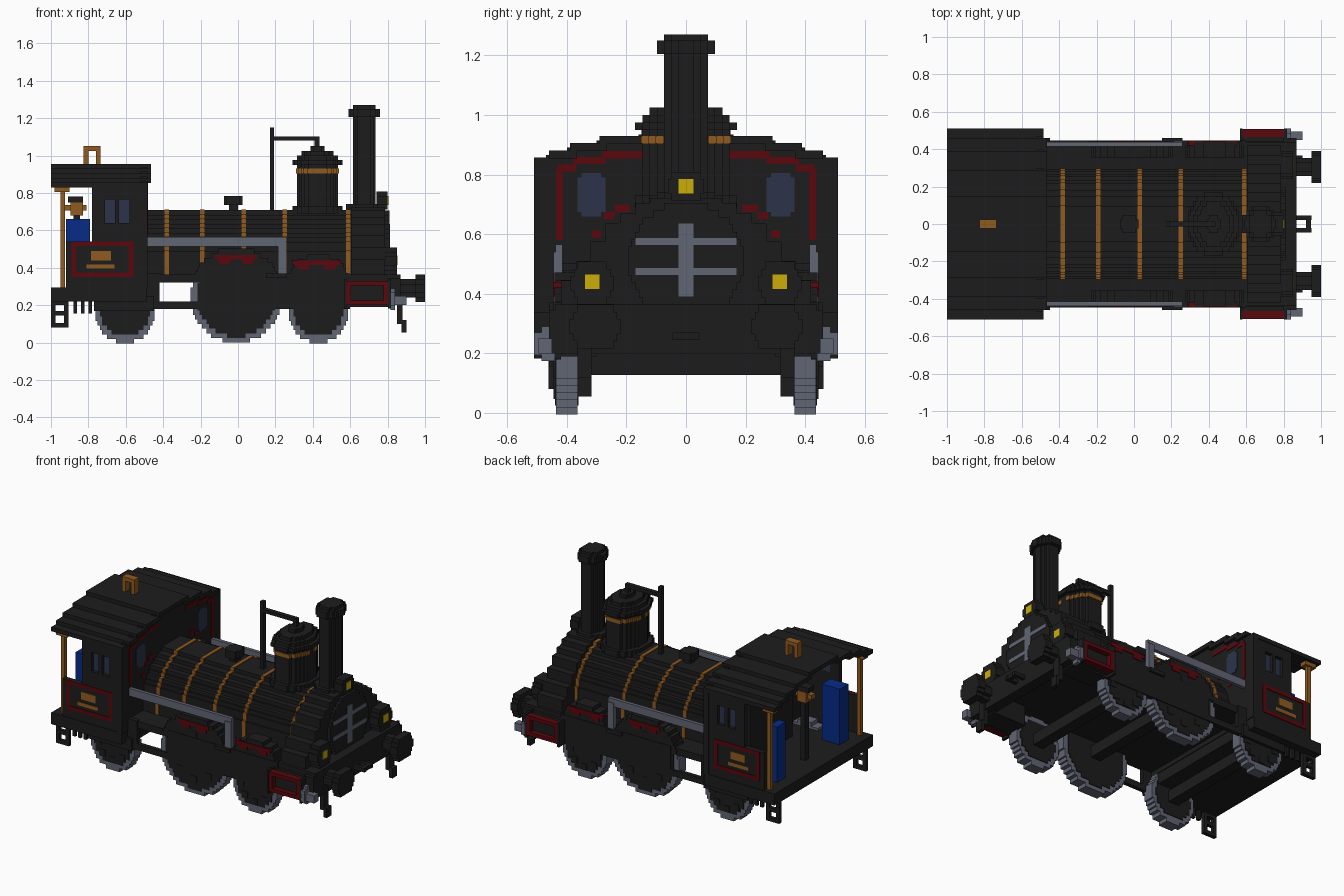
import bpy
import bmesh
import math

if "Cube" in bpy.data.objects:
    bpy.data.objects.remove(bpy.data.objects["Cube"], do_unlink=True)

STEP = 2 / 82      # size of one block
PLATE = .004       # thickness of painted details


def colour(name, *rgb):
    mat = bpy.data.materials.new(name)
    mat.use_nodes = True
    mat.diffuse_color = (*rgb, 1)
    mat.node_tree.nodes["Principled BSDF"].inputs["Base Color"].default_value = (*rgb, 1)
    return mat


black = colour("soot black", .012, .012, .012)
red = colour("dark red", .1, .002, .004)
gold = colour("brass", .28, .105, .015)
grey = colour("steel grey", .12, .133, .173)
yellow = colour("lamp yellow", .6, .42, .003)
blue = colour("work blue", .002, .025, .24)
glass = colour("window blue", .025, .034, .067)

parts = {}


def box(name, mat, x, y, z):
    """Adds a block: a single y is centred, a pair is mirrored, a list is one side only."""
    blocks = parts.setdefault(name, (mat, []))[1]
    if isinstance(y, tuple):
        blocks.append((x, y, z))
        blocks.append((x, (-y[1], -y[0]), z))
    elif isinstance(y, list):
        blocks.append((x, y, z))
    else:
        blocks.append((x, (-y, y), z))


def stepped(name, mat, axis, span, centre, radius, floor=None, grow=0):
    """Round part made of block rows, running along the given axis."""
    ru, rv = radius if isinstance(radius, tuple) else (radius, radius)
    count = max(1, round(rv / STEP))
    for i in range(-count, count):
        t = (i + .5) * STEP
        reach = math.sqrt(max(0, 1 - (t / rv) ** 2))
        if floor is not None and t < 0:
            reach = 1
        half = max(2, round(2 * ru * reach / STEP)) * STEP / 2 + grow
        cu, cv = centre
        v = (cv + t - STEP / 2 - grow, cv + t + STEP / 2 + grow)
        if floor is not None and v[0] < floor:
            continue
        u = (cu - half, cu + half)
        if axis == "x":
            box(name, mat, span, u if cu else half, v)
        elif axis == "y":
            box(name, mat, u, span, v)
        elif v[0] >= 0:
            box(name, mat, u, v, span)


def frame(name, mat, x, y, z, t=STEP):
    """Rectangular border in the side plane."""
    for edge in ((z[0], z[0] + t), (z[1] - t, z[1])):
        box(name, mat, x, y, edge)
    for edge in ((x[0], x[0] + t), (x[1] - t, x[1])):
        box(name, mat, edge, y, z)


# Wheels and axles
for place, x, r in (("rear", -.604, .165), ("driving", -.01, .245), ("leading", .43, .165)):
    stepped(place + "_tyres", grey, "y", (.365, .436), (x, r), (r - .004, r))
    stepped(place + "_wheel_discs", black, "y", (.36, .44), (x, r), r - .033)
    for k in range(8):
        a = k * math.pi / 4
        px, pz = x + math.cos(a) * r * .6, r + math.sin(a) * r * .6
        box(place + "_spokes", black, (px - .02, px + .02), (.43, .444), (pz - .02, pz + .02))
    box(place + "_axle", black, (x - .037, x + .037), .37, (r - .037, r + .037))

# Chassis
box("running_board", black, (-.49, .87), .438, (.32, .365))
box("lower_rails", black, (-.49, .6), (.42, .446), (.18, .22))
box("side_plates", black, (-.2, .6), (.42, .446), (.2, .37))
box("side_plates", black, (-.49, -.42), (.42, .446), (.18, .37))
box("front_frames", black, (.58, .82), (.3, .44), (.19, .34))
box("buffer_beam", black, (.8, .87), .46, (.2, .345))
stepped("driving_splashers", black, "y", (.355, .442), (-.01, .258), .25, floor=.33)
stepped("leading_splashers", black, "y", (.355, .442), (.43, .3), .17, floor=.33)
for x, z, w in ((-.01, .445, .11), (.42, .415, .13)):
    box("splasher_trim", red, (x - w, x + w), (.42, .447), (z, z + STEP))
    for s in (-1, 1):
        c = x + s * w * .55
        box("splasher_trim", red, (c - .03, c + .03), (.42, .447), (z - STEP, z))

# Cylinders with red surround, dark flanges and steel piston ends
box("cylinders", black, (.57, .815), (.42, .475), (.2, .325))
frame("cylinder_borders", red, (.58, .803), (.465, .508), (.2, .33))
for x in (.566, .803):
    box("cylinder_flanges", black, (x, x + .014), (.42, .51), (.182, .338))
box("cylinder_ends", grey, (.815, .84), (.44, .51), (.195, .27))
box("cylinder_ends", grey, (.815, .84), (.44, .485), (.175, .29))
box("piston_ends", grey, (.84, .9), (.45, .495), (.2, .25))

# Buffers, coupling and guard irons
stepped("buffer_shafts", black, "x", (.86, .95), (.305, .29), .045)
stepped("buffer_heads", black, "x", (.95, 1), (.305, .29), .085)
box("coupling", black, (.87, .95), (.022, .045), (.245, .27))
box("coupling", black, (.92, .945), .045, (.245, .27))
box("guard_irons", black, (.85, .88), (.317, .365), (.1, .25))
box("guard_irons", black, (.875, .9), (.317, .365), (.055, .12))

# Boiler and brass bands
stepped("boiler", black, "x", (-.49, .62), (0, .415), .298, floor=.34)
for x in (-.38, -.19, .03, .25, .59):
    stepped("boiler_bands", gold, "x", (x - .012, x + .012), (0, .415), .298, floor=.34, grow=.005)

# Smokebox, door and steel handles
low = .34
for half, top in ((.42, .445), (.37, .51), (.32, .575), (.27, .635), (.22, .67), (.17, .705), (.12, .722)):
    box("smokebox", black, (.605, .785), half, (low, top))
    low = top
stepped("smokebox_door", black, "x", (.785, .81), (0, .51), .195)
handle = (.8, .81 + PLATE)
box("door_handles", grey, handle, .026, (.39, .635))
for z in (.475, .575):
    box("door_handles", grey, handle, .17, (z - .012, z + .012))

# Lamps
stepped("side_lamps", black, "x", (.785, .85), (.315, .435), .075)
stepped("side_lamp_glass", yellow, "x", (.84, .85 + PLATE), (.315, .44), .026)
stepped("top_lamp", black, "x", (.74, .8), (0, .76), .06)
stepped("top_lamp_glass", yellow, "x", (.79, .8 + PLATE), (0, .76), .026)

# Chimney
chimney = (.675, 0)
for span, r in (((.7, .74), .1), ((.7, 1.25), (.061, .073)), ((1.205, 1.25), (.085, .097)),
                ((1.25, 1.27), (.065, .075))):
    stepped("chimney", black, "z", span, chimney, r)

# Steam dome with brass ring
dome = (.425, 0)
for span, r in (((.69, .73), (.14, .17)), ((.7, .95), (.11, .147)), ((.95, .975), (.132, .172)),
                ((.975, 1), (.11, .147)), ((1, 1.025), (.085, .12)), ((1.025, 1.05), (.04, .05))):
    stepped("steam_dome", black, "z", span, dome, r)
stepped("dome_ring", gold, "z", (.905, .93), dome, (.11, .147), grow=.004)

# Whistle post and pipe
box("whistle_post", black, (.17, .192), .014, (.7, 1.15))
box("whistle_pipe", black, (.19, .435), .014, (1.08, 1.103))
box("whistle_pipe", black, (.41, .435), .014, (1.04, 1.09))

# Safety valve
stepped("safety_valve", black, "z", (.7, .74), (-.025, 0), .026)
stepped("safety_valve", black, "z", (.735, .785), (-.025, 0), .048)

# Reversing rods
box("reversing_rods", grey, (-.49, .26), (.415, .438), (.515, .565))
box("reversing_rods", grey, (.215, .26), (.415, .445), (.37, .54))
box("rod_brackets", black, (.15, .26), (.438, .46), (.345, .37))

# Cab floor, rear steps and hangers
box("cab_floor", black, (-1, -.49), .51, (.22, .295))
box("rear_skirts", black, (-.77, -.45), (.43, .46), (.17, .25))
for x in (-.87, -.83, -.79):
    box("spring_hangers", black, (x - .01, x + .01), (.44, .46), (.155, .23))
frame("rear_steps", black, (-1, -.905), (.438, .462), (.08, .225))
box("rear_steps", black, (-1, -.905), (.438, .462), (.145, .17))

# Cab walls, the front one stepping up under the roof
for half, top in ((.51, .84), (.47, .865), (.4, .89), (.3, .915), (.16, .935)):
    box("cab_front", black, (-.52, -.485), half, (.29, top))
wall = (.475, .505)
box("cab_low_sides", black, (-.92, -.49), wall, (.29, .54))
for z in ((.54, .64), (.765, .84)):
    box("cab_sides", black, (-.78, -.49), wall, z)
for x in ((-.78, -.712), (-.658, -.635), (-.581, -.49)):
    box("cab_sides", black, x, wall, (.64, .765))
box("side_windows", glass, (-.72, -.57), (.476, .482), (.635, .77))
front = (-.49, -.485 + PLATE)
box("front_windows", glass, front, (.27, .365), (.675, .79))
box("front_windows", glass, front, (.285, .35), (.66, .805))

# Red border stepping around the front wall and boiler
box("front_border", red, front, (.413, .437), (.58, .82))
for y, z in (((.37, .43), .81), ((.27, .38), .835), ((.14, .28), .854),
             ((.19, .24), .675), ((.24, .275), .65), ((.285, .315), .587)):
    box("front_border", red, front, y, (z, z + STEP))

# Side panel trim and brass plates
outside = (.49, .505 + PLATE)
frame("panel_borders", red, (-.89, -.56), outside, (.35, .54))
box("name_plates", gold, (-.785, -.68), outside, (.44, .49))
box("name_plates", gold, (-.81, -.66), outside, (.395, .418))

# Arched roof shell with brass whistle
layers = (.51, .46, .39, .29, .15, STEP)
for i, half in enumerate(layers[:-1]):
    z = .83 + i * STEP
    end = -.465 if i else -.485
    box("cab_roof", black, (-1, end), (layers[i + 1] - STEP, half), (z, z + STEP + .002))
frame("roof_whistle", gold, (-.825, -.735), .024, (.925, 1.05))

# Brass posts
box("roof_posts", gold, (-.95, -.925), (.455, .48), (.29, .83))
box("roof_posts", gold, (-.98, -.9), (.445, .49), (.805, .83))

# Crew stand-ins, backhead and controls
box("blue_figures", blue, (-.92, -.79), [-.37, -.28], (.295, .66))
box("blue_figures", blue, (-.92, -.87), [.28, .37], (.295, .66))
box("backhead", black, (-.62, -.52), .22, (.29, .72))
box("control_stand", black, (-.88, -.845), .02, (.29, .68))
box("brass_valve", gold, (-.925, -.81), .02, (.705, .735))
box("brass_valve", gold, (-.895, -.83), .035, (.68, .75))
box("valve_knob", black, (-.91, -.83), .03, (.75, .78))

# Build one mesh object for each part
for name, (mat, blocks) in parts.items():
    bm = bmesh.new()
    for block in blocks:
        made = bmesh.ops.create_cube(bm, size=1)["verts"]
        for vert in made:
            vert.co = [(a + b) / 2 + c * (b - a) for (a, b), c in zip(block, vert.co)]
    mesh = bpy.data.meshes.new(name)
    bm.to_mesh(mesh)
    bm.free()
    mesh.materials.append(mat)
    bpy.context.collection.objects.link(bpy.data.objects.new(name, mesh))
